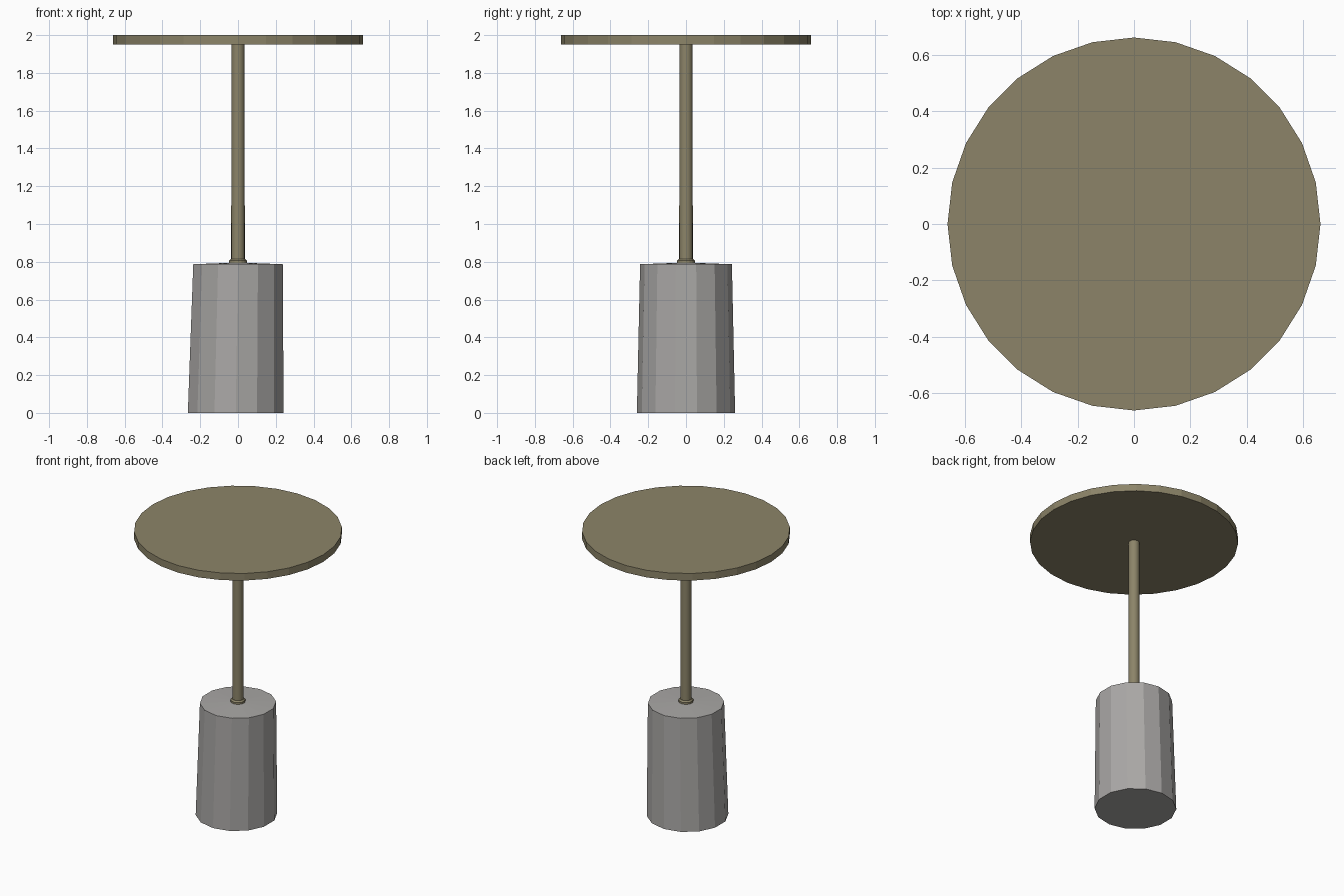
import bpy, bmesh, math

if "Cube" in bpy.data.objects:
    bpy.data.objects.remove(bpy.data.objects["Cube"])


def material(name, rgb):
    m = bpy.data.materials.new(name)
    m.diffuse_color = (*rgb, 1)
    m.use_nodes = True
    m.node_tree.nodes["Principled BSDF"].inputs["Base Color"].default_value = m.diffuse_color
    return m


olive = material("olive bronze", (0.262, 0.231, 0.140))
grey = material("warm grey", (0.40, 0.39, 0.38))


def loft(name, sides, rings, mat, smooth=False, turn=0.0):
    """Stack of rings (radius, z, x offset) joined and capped; radius 0 closes to a point."""
    bm = bmesh.new()
    loops = []
    for r, z, ox in rings:
        if r == 0:
            loops.append([bm.verts.new((ox, 0, z))] * sides)
        else:
            loops.append([bm.verts.new((ox + r * math.cos(turn + math.tau * i / sides),
                                        r * math.sin(turn + math.tau * i / sides), z))
                          for i in range(sides)])
    for a, b in zip(loops, loops[1:]):
        for i in range(sides):
            j = (i + 1) % sides
            if b[i] is b[j]:
                bm.faces.new((a[i], a[j], b[i]))
            else:
                bm.faces.new((a[i], a[j], b[j], b[i]))
    bm.faces.new(loops[0][::-1])
    if rings[-1][0] > 0:
        bm.faces.new(loops[-1])
    for f in bm.faces:
        f.smooth = smooth and len(f.verts) == 4
    me = bpy.data.meshes.new(name)
    bm.to_mesh(me)
    bm.free()
    me.materials.append(mat)
    ob = bpy.data.objects.new(name, me)
    bpy.context.collection.objects.link(ob)
    return ob


# Round table top
loft("table_top", 28, [(0.662, 1.95, 0), (0.662, 2.0, 0)], olive)
# Thin pole
loft("pole", 16, [(0.036, 0.79, 0), (0.035, 1.952, 0)], olive, smooth=True)
# Collar where the pole meets the base
loft("collar", 16, [(0.047, 0.785, 0), (0.047, 0.806, 0), (0.038, 0.816, 0)], olive)
# Slightly lopsided tapered base with a faintly domed top
loft("base", 14, [(0.26, 0.0, -0.012), (0.243, 0.787, 0), (0, 0.796, 0)],
     grey, turn=math.pi / 14)
